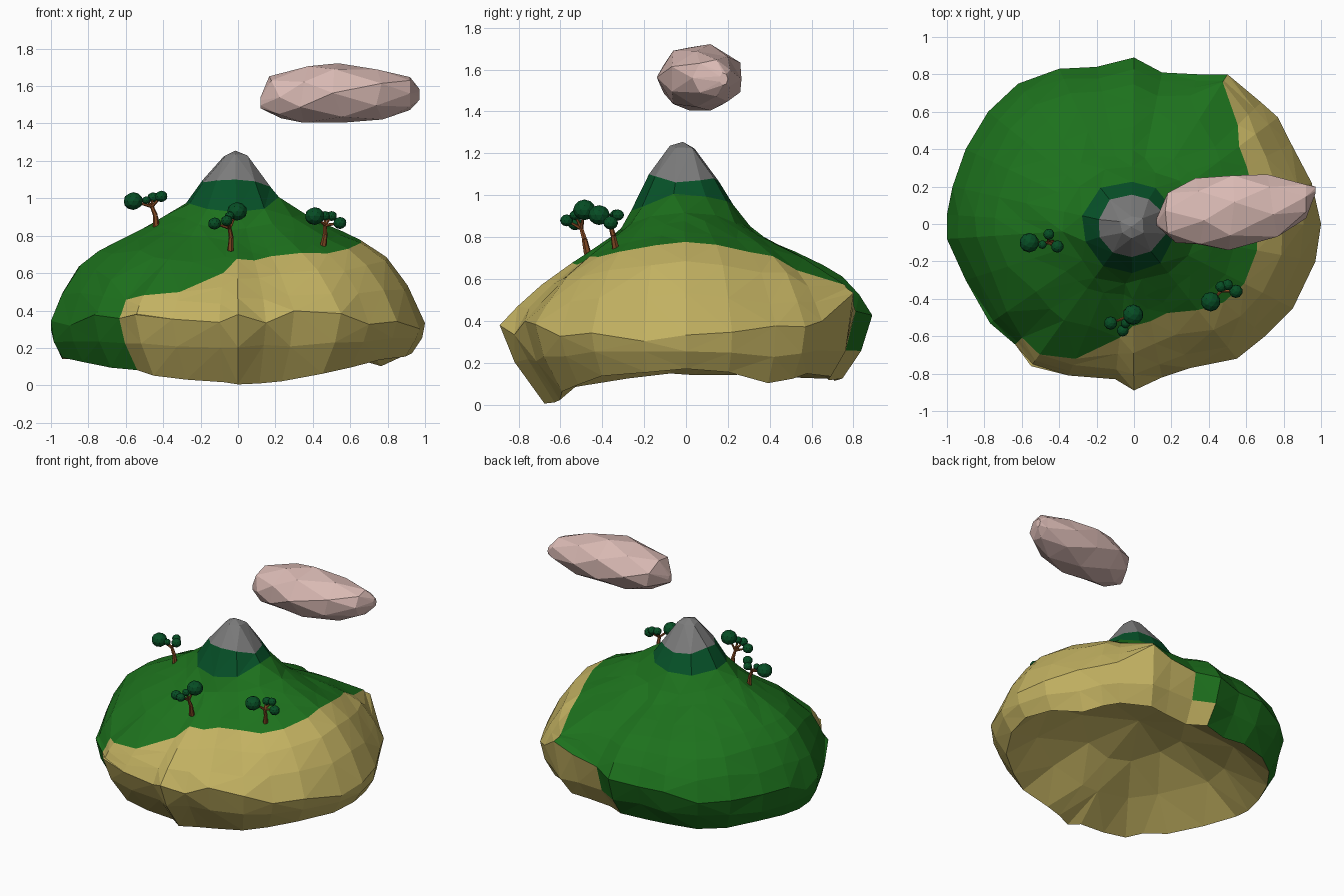
import bpy, bmesh, math, random
from mathutils import Vector, Matrix

if "Cube" in bpy.data.objects:
    bpy.data.objects.remove(bpy.data.objects["Cube"])

random.seed(4)


def material(name, rgb):
    m = bpy.data.materials.new(name)
    m.diffuse_color = (*rgb, 1)
    m.use_nodes = True
    m.node_tree.nodes["Principled BSDF"].inputs["Base Color"].default_value = m.diffuse_color
    return m


GRASS = material("grass green", (.012, .165, .012))
SAND = material("sand", (.54, .44, .12))
DARK = material("dark slope green", (.002, .085, .022))
ROCK = material("rock grey", (.2, .2, .2))
PINK = material("cloud pink", (.7, .49, .456))
LEAF = material("leaf green", (.002, .075, .018))
BARK = material("bark brown", (.22, .065, .016))


def finish(bm, name, mats):
    bmesh.ops.recalc_face_normals(bm, faces=bm.faces)
    me = bpy.data.meshes.new(name)
    bm.to_mesh(me)
    bm.free()
    for m in mats:
        me.materials.append(m)
    ob = bpy.data.objects.new(name, me)
    bpy.context.collection.objects.link(ob)
    return ob


def lerp_table(xs, ys, x):
    for a, b, p, q in zip(xs, xs[1:], ys, ys[1:]):
        if x <= b:
            return p + (q - p) * max(0, (x - a) / (b - a))
    return ys[-1]


# Island: plan outline, clockwise from the left
OUTLINE = [(-1, .05), (-.97, .2), (-.9, .4), (-.78, .6), (-.62, .75), (-.4, .83),
           (-.2, .84), (0, .89), (.15, .81), (.35, .8), (.5, .8), (.68, .65),
           (.77, .57), (.84, .43), (.95, .22), (1, 0), (.97, -.2), (.85, -.45),
           (.7, -.6), (.55, -.72), (.3, -.77), (.15, -.82), (0, -.89), (-.1, -.83),
           (-.35, -.81), (-.55, -.76), (-.635, -.645), (-.77, -.53), (-.9, -.3), (-1, -.08)]
N = len(OUTLINE)
ANG = [math.degrees(math.atan2(y, x)) for x, y in OUTLINE]
RAD = [math.hypot(x, y) for x, y in OUTLINE]

# Heights by share of the radius, for the four sides
F = [0, .07, .17, .26, .32, .5, .7, .87, .95, 1]
LEFT = [1.255, 1.23, 1.11, .99, .94, .83, .75, .62, .47, .33]
RIGHT = [1.255, 1.24, 1.09, .98, .94, .845, .76, .62, .45, .33]
FRONT = [1.255, 1.24, 1.13, .97, .85, .74, .62, .50, .42, .37]
BACK = [1.255, 1.22, 1.10, .96, .87, .755, .69, .59, .5, .42]

# Edge between grass and sand: angle and radius
EDGE_A = [-136, -126, -114, -97, -90, -66, -40, -21, 0, 22, 39, 49, 59]
EDGE_R = [.85, .86, .79, .61, .54, .50, .64, .69, .66, .67, .71, .84, .91]


def blend(i, left, right, front, back):
    a = math.radians(ANG[i])
    c, s = math.cos(a), math.sin(a)
    return c * c * (right if c > 0 else left) + s * s * (back if s > 0 else front)


def sandy(a, end=58.1):
    return -135.5 < a < end


def near(i, deg, width):
    return math.exp(-((ANG[i] - deg) / width) ** 2)


def top_point(i, f, jit=0.0):
    f += random.uniform(-jit, jit)
    z = blend(i, *(lerp_table(F, t, f) for t in (LEFT, RIGHT, FRONT, BACK)))
    z += random.uniform(-jit, jit) * .6
    rim = max(0, (f - .85) / .15)
    z += .13 * near(i, 57, 9) * rim                          # raised back right lip
    x, y = OUTLINE[i]
    return (x * f - .015 * (1 - f), y * f - .015 * (1 - f), z)


def under_point(i, f4, z4, dip=0.0):
    f = blend(i, *f4)
    z = blend(i, *z4) - dip * near(i, 27, 9) + random.uniform(0, .015)
    x, y = OUTLINE[i]
    return (x * f, y * f, z)


def edge_share(i):
    if sandy(ANG[i]):
        return min(.95, lerp_table(EDGE_A, EDGE_R, ANG[i]) / RAD[i])
    return .74 + .15 * near(i, -143, 10) + .12 * near(i, 66, 10)


def rim_point(i):
    x, y, z = top_point(i, 1)
    return (x, y, z + random.uniform(-.035, .035))


# Rings: step between used outline points, point rule,
# colour of the faces below it (0 grass, 1 sand, 2 dark, 3 rock; above 3 = angle where sand ends)
rings = [
    (N, lambda i: top_point(i, 0), 3),
    (5, lambda i: top_point(i, .07, .01), 3),
    (3, lambda i: top_point(i, .185, .008), 2),
    (3, lambda i: top_point(i, blend(i, .275, .24, .29, .26), .008), 0),
    (2, lambda i: top_point(i, .36, .015), 0),
    (1, lambda i: top_point(i, .45, .012), 0),
    (1, lambda i: top_point(i, (.45 + edge_share(i)) / 2, .012), 0),
    (1, lambda i: top_point(i, edge_share(i)), 58.1),
    (1, lambda i: top_point(i, edge_share(i) * .6 + .4, .01), 58.1),
    (1, lambda i: top_point(i, edge_share(i) * .25 + .75, .008), 58.1),
    (1, rim_point, 80),
    (1, lambda i: under_point(i, (.985, .985, .92, .94), (.23, .25, .2, .25), .03), 102),
    (1, lambda i: under_point(i, (.94, .93, .76, .84), (.135, .16, 0, .11), .06), 1),
    (2, lambda i: under_point(i, (.68, .72, .52, .64), (.3, .32, .16, .3)), 1),
    (3, lambda i: under_point(i, (.35, .4, .3, .35), (.42, .43, .32, .44)), 1),
    (N, lambda i: (0, .05, .47), 1),
]
bm = bmesh.new()
loops = []
for step, rule, _ in rings:
    vs = [bm.verts.new(rule(k * step + (step // 2 if step < N else 0))) for k in range(N // step)]
    loops.append([vs[i // step] for i in range(N)])
for k in range(len(rings) - 1):
    for i in range(N):
        j = (i + 1) % N
        quad = [loops[k][i], loops[k][j], loops[k + 1][j], loops[k + 1][i]]
        quad = list(dict.fromkeys(quad))
        if len(quad) < 3:
            continue
        f = bm.faces.new(quad)
        c = rings[k][2]
        f.material_index = c if c < 4 else int(sandy(ANG[i], c) and sandy(ANG[j], c))
bmesh.ops.triangulate(bm, faces=bm.faces[:])
finish(bm, "island", [GRASS, SAND, DARK, ROCK])

# Cloud: lofted along x (x, centre y, centre z, half depth, half height)
STATIONS = [(.12, .01, 1.51, .02, .03), (.2, .04, 1.54, .14, .115), (.36, .06, 1.555, .185, .155),
            (.54, .07, 1.563, .21, .163), (.74, .09, 1.555, .175, .137),
            (.92, .125, 1.56, .095, .09), (.97, .18, 1.555, .02, .03)]
SIDES = 7
bm = bmesh.new()
loops = []
for n, (x, cy, cz, ry, rz) in enumerate(STATIONS):
    ring = []
    for k in range(SIDES):
        a = 2 * math.pi * (k + .5 * (n % 2)) / SIDES
        ring.append(bm.verts.new((x + random.uniform(-.035, .035) * (0 < n < 5),
                                  cy + ry * math.cos(a), cz + rz * math.sin(a))))
    loops.append(ring)
for n, (a, b) in enumerate(zip(loops, loops[1:])):
    for k in range(SIDES):
        j = (k + 1) % SIDES
        if n % 2 == 0:
            tris = ((a[k], a[j], b[k]), (a[j], b[j], b[k]))
        else:
            tris = ((a[k], a[j], b[j]), (a[k], b[j], b[k]))
        for t in tris:
            bm.faces.new(t)
bm.faces.new(loops[0])
bm.faces.new(loops[-1])
finish(bm, "cloud", [PINK])


# Trees: trunk with branches to each leaf clump
def limb(bm, p, q, r1, r2):
    p, q = Vector(p), Vector(q)
    d = q - p
    m = Matrix.Translation((p + q) / 2) @ d.to_track_quat('Z', 'Y').to_matrix().to_4x4()
    bmesh.ops.create_cone(bm, cap_ends=True, segments=6, radius1=r1, radius2=r2,
                          depth=d.length, matrix=m)


def tree(name, base, fork, clumps):
    base, fork = Vector(base), Vector(fork)
    mid = base.lerp(fork, .5) + Vector((.006, 0, 0))
    bm = bmesh.new()
    limb(bm, base - Vector((0, 0, .02)), mid, .018, .013)
    limb(bm, mid, fork, .013, .01)
    for x, y, z, r in clumps:
        limb(bm, fork, (x, y, z), .009, .005)
    finish(bm, name + "_trunk", [BARK])
    bm = bmesh.new()
    for x, y, z, r in clumps:
        bmesh.ops.create_icosphere(bm, subdivisions=2, radius=r,
                                   matrix=Matrix.Translation((x, y, z)) @ Matrix.Diagonal((1.05, 1.05, .95, 1)))
    finish(bm, name + "_leaves", [LEAF])


tree("left_tree", (-.435, -.1, .86), (-.46, -.1, .955),
     [(-.56, -.1, .985, .05), (-.455, -.055, 1.005, .028), (-.41, -.12, 1.01, .032), (-.49, -.11, .99, .022)])
tree("middle_tree", (-.04, -.47, .74), (-.045, -.5, .84),
     [(-.005, -.485, .93, .052), (-.125, -.53, .865, .034), (-.06, -.57, .88, .03), (-.045, -.53, .905, .025)])
tree("right_tree", (.455, -.335, .76), (.465, -.36, .855),
     [(.41, -.415, .905, .05), (.465, -.335, .905, .028), (.545, -.36, .868, .034), (.5, -.325, .905, .028)])
